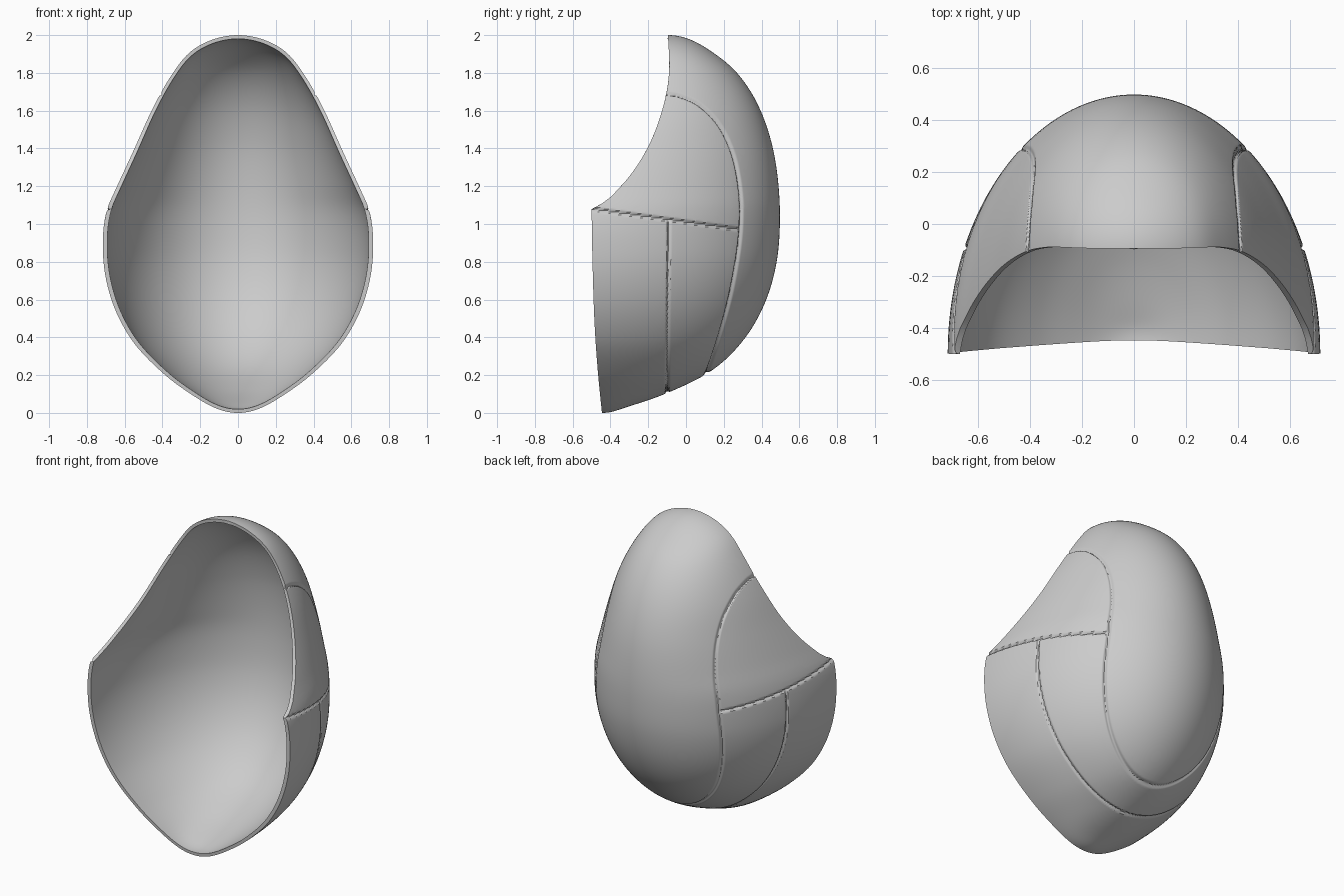
import bpy, bmesh, math
from mathutils import Vector

cube = bpy.data.objects.get("Cube")
if cube:
    bpy.data.objects.remove(cube, do_unlink=True)


def spline(points, key=lambda t: t):
    """Smooth interpolation through (position, value) pairs."""
    xs = [key(p[0]) for p in points]
    ys = [p[1] for p in points]
    n = len(xs)
    slopes = []
    for i in range(n):
        a, b = max(i - 1, 0), min(i + 1, n - 1)
        if 0 < i < n - 1:
            h0, h1 = xs[i] - xs[a], xs[b] - xs[i]
            d0, d1 = (ys[i] - ys[a]) / h0, (ys[b] - ys[i]) / h1
            slopes.append((d0 * h1 + d1 * h0) / (h0 + h1))
        else:
            slopes.append((ys[b] - ys[a]) / (xs[b] - xs[a]))

    def f(x):
        x = min(max(x, xs[0]), xs[-1])
        i = 0
        while i < n - 2 and x > xs[i + 1]:
            i += 1
        h = xs[i + 1] - xs[i]
        t = (x - xs[i]) / h
        return ((1 + 2 * t) * (1 - t) ** 2 * ys[i] + t * (1 - t) ** 2 * h * slopes[i]
                + t * t * (3 - 2 * t) * ys[i + 1] + t * t * (t - 1) * h * slopes[i + 1])
    return f


def polar(z):
    return math.acos(max(-1, min(1, 1 - z)))


# Shell profiles by height: half width, back line, section centre, rim line
CORNER = 1.08
half_width = spline([(0, 0), (.1, .25), (.2, .385), (.4, .572), (.6, .67), (.85, .715),
                     (1.08, .692), (1.2, .643), (1.4, .553), (1.6, .46), (1.8, .345),
                     (1.9, .265), (2, 0)], polar)
back_line = spline([(0, -.445), (.035, -.3), (.105, -.1), (.22, .13), (.4, .315), (.6, .425),
                    (.8, .48), (1, .497), (1.2, .49), (1.4, .46), (1.6, .395), (1.8, .27),
                    (1.92, .125), (2, -.095)], polar)
centre_line = spline([(0, -.445), (.4, -.48), (.8, -.495), (1, -.495), (1.2, -.43),
                      (1.4, -.31), (1.6, -.19), (1.8, -.12), (2, -.095)])
rim_low = spline([(0, -.445), (.2, -.465), (.4, -.48), (.8, -.495), (CORNER, -.5)])
rim_high = spline([(CORNER, -.5), (1.1, -.46), (1.2, -.345), (1.3, -.265), (1.4, -.205),
                   (1.6, -.127), (1.7, -.102), (1.8, -.09), (2, -.095)])


def shell_point(u, phi, layer):
    """u runs round the section, phi from bottom to top; layer 1 is the inside."""
    z = 1 - math.cos(phi)
    a, b = half_width(phi), back_line(phi) - centre_line(z)
    s = 1 - .033 * layer
    z = 1 + (z - 1) * (1 - .02 * layer)
    yc = centre_line(z)
    rim = rim_low(z) if z <= CORNER else rim_high(z)
    start = math.asin(max(-.9, min(.9, (rim - yc) / (b * s)))) if b > .01 else 0
    ang = start + (math.pi - 2 * start) * u
    return Vector((a * s * math.cos(ang) * (1 if b > 0 else 0), yc + b * s * math.sin(ang), z))


# Upholstery seams, seen from the side as (y, z) lines
main = [(-.25, 1.7), (-.1, 1.69), (-.02, 1.675), (.08, 1.625), (.18, 1.52), (.25, 1.37),
        (.285, 1.2), (.293, 1.05), (.28, .87), (.235, .62), (.17, .38), (.115, .22), (.06, .1)]
main_y = spline([(i, p[0]) for i, p in enumerate(main)])
main_z = spline([(i, p[1]) for i, p in enumerate(main)])
steps = (len(main) - 1) * 4
main_path = [(main_y(i / 4), main_z(i / 4)) for i in range(steps + 1)]
seams = list(zip(main_path, main_path[1:]))
seams += [((-.52, 1.083), (.285, .972)), ((-.09, 1.02), (-.1, 0))]


def seam_distance(p):
    best = 1
    for (y0, z0), (y1, z1) in seams:
        dy, dz = y1 - y0, z1 - z0
        t = ((p.y - y0) * dy + (p.z - z0) * dz) / (dy * dy + dz * dz)
        t = min(max(t, 0), 1)
        best = min(best, math.hypot(p.y - y0 - t * dy, p.z - z0 - t * dz))
    return best


# Flat parameter grid: outside columns, then inside columns back again
OUT, INN, LOW, HIGH = 120, 60, 52, 48
pc = polar(CORNER)
rows = [pc * i / LOW for i in range(LOW)]
rows += [pc + (math.pi - pc) * i / HIGH for i in range(HIGH + 1)]
cols = [(i / OUT, 0) for i in range(OUT + 1)] + [(1 - i / INN, 1) for i in range(INN + 1)]

bm = bmesh.new()
grid = [[bm.verts.new((u, phi, layer)) for u, layer in cols] for phi in rows]
for r0, r1 in zip(grid, grid[1:]):
    for i in range(len(cols)):
        j = (i + 1) % len(cols)
        bm.faces.new((r0[i], r0[j], r1[j], r1[i]))

# Refine only the outside faces beside the seams
near = {v for v in bm.verts if v.co.z == 0 and seam_distance(shell_point(*v.co)) < .026}
edges = {e for f in bm.faces if all(v.co.z == 0 for v in f.verts)
         and any(v in near for v in f.verts) for e in f.edges}
bmesh.ops.subdivide_edges(bm, edges=list(edges), cuts=3, use_grid_fill=True)

# Wrap the grid into the shell and press in the seams
WIDTH, DEPTH = .012, .011
for v in bm.verts:
    layer = v.co.z
    p = shell_point(*v.co)
    if layer == 0:
        d = seam_distance(p)
        if d < WIDTH:
            inward = (Vector((0, -.35, .95)) - p).normalized()
            p += inward * DEPTH * (.5 + .5 * math.cos(math.pi * d / WIDTH))
    v.co = p
bmesh.ops.remove_doubles(bm, verts=bm.verts, dist=.00005)
bmesh.ops.recalc_face_normals(bm, faces=bm.faces)

mesh = bpy.data.meshes.new("seat_shell")
bm.to_mesh(mesh)
bm.free()
shell = bpy.data.objects.new("seat_shell", mesh)
bpy.context.collection.objects.link(shell)

# Plain grey upholstery
grey = bpy.data.materials.new("light_grey")
grey.use_nodes = True
colour = (.6, .6, .6, 1)
grey.diffuse_color = colour
grey.node_tree.nodes["Principled BSDF"].inputs["Base Color"].default_value = colour
mesh.materials.append(grey)

bpy.context.view_layer.objects.active = shell
shell.select_set(True)
bpy.ops.object.shade_smooth_by_angle(angle=math.radians(40))
